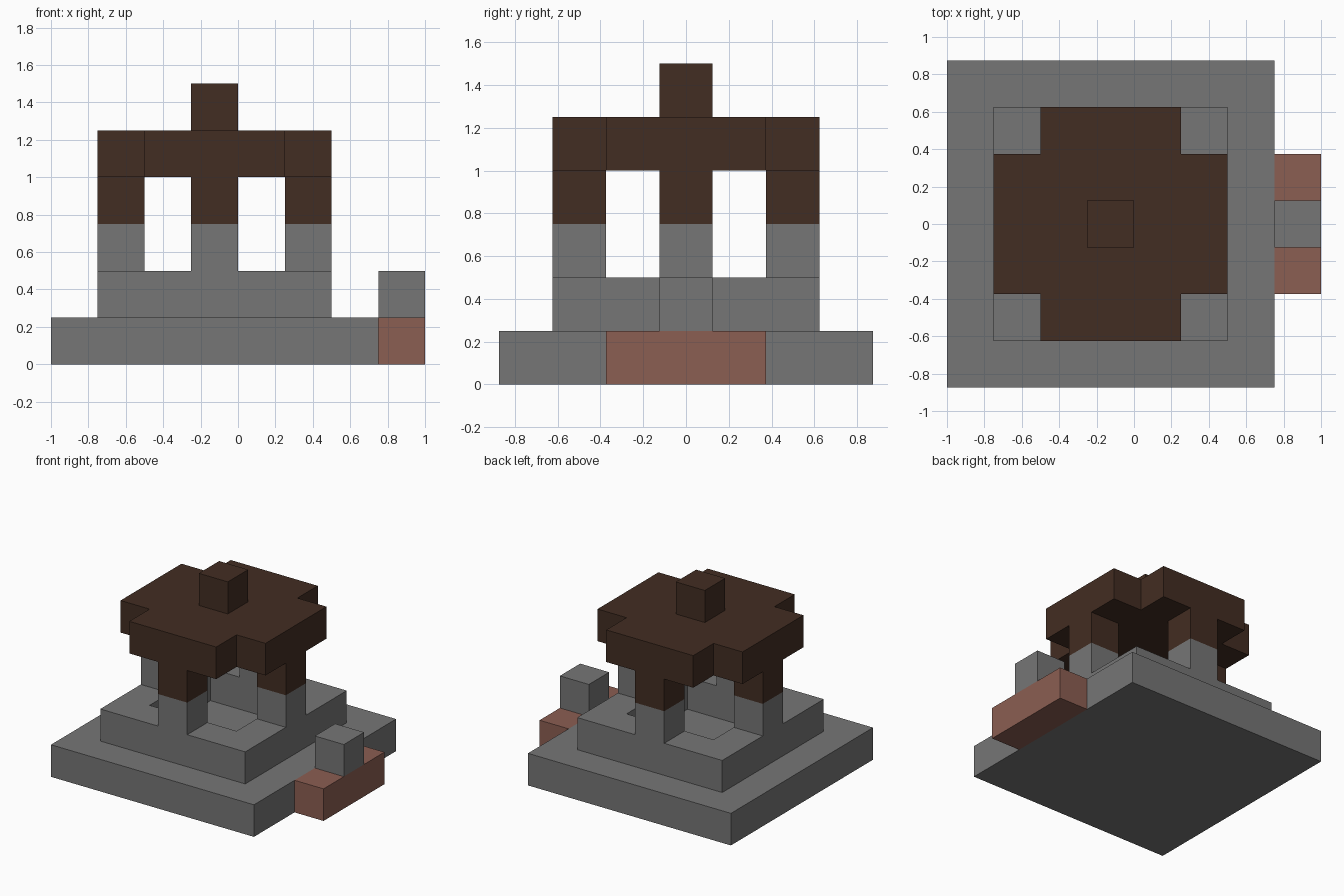
import bpy
import bmesh

if "Cube" in bpy.data.objects:
    bpy.data.objects.remove(bpy.data.objects["Cube"], do_unlink=True)

U = 0.25          # block size
CX = -U / 2       # centre line of the shrine


def material(name, rgb):
    mat = bpy.data.materials.new(name)
    mat.use_nodes = True
    color = (*rgb, 1.0)
    mat.diffuse_color = color
    bsdf = mat.node_tree.nodes["Principled BSDF"]
    bsdf.inputs["Base Color"].default_value = color
    bsdf.inputs["Roughness"].default_value = 0.9
    return mat


STONE = material("grey stone", (0.18, 0.18, 0.18))
WOOD = material("dark wood", (0.055, 0.026, 0.016))
BRICK = material("red brick", (0.26, 0.112, 0.085))


def finish(name, bm, mat):
    bmesh.ops.recalc_face_normals(bm, faces=bm.faces[:])
    mesh = bpy.data.meshes.new(name)
    bm.to_mesh(mesh)
    bm.free()
    mesh.materials.append(mat)
    obj = bpy.data.objects.new(name, mesh)
    bpy.context.collection.objects.link(obj)
    return obj


def prism(outline, z, height):
    """Closed outline extruded upward; returns the mesh and its top face."""
    bm = bmesh.new()
    base = bm.faces.new([bm.verts.new((x, y, z)) for x, y in outline])
    return bm, raise_face(bm, base, height, keep=True)


def raise_face(bm, face, height, keep=False):
    new = bmesh.ops.extrude_face_region(bm, geom=[face], use_keep_orig=keep)["geom"]
    verts = [g for g in new if isinstance(g, bmesh.types.BMVert)]
    bmesh.ops.translate(bm, verts=verts, vec=(0, 0, height))
    if not keep:
        bm.faces.remove(face)
    return next(g for g in new if isinstance(g, bmesh.types.BMFace))


def rectangle(x, y, w, d):
    return [(x + sx * w / 2, y + sy * d / 2)
            for sx, sy in ((-1, -1), (1, -1), (1, 1), (-1, 1))]


def box(name, x, y, z, w, d, h, mat):
    bm, _ = prism(rectangle(x, y, w, d), z, h)
    return finish(name, bm, mat)


# Stepped foundation with a sunken basin in the middle
bm, top = prism(rectangle(CX, 0, 7 * U, 7 * U), 0, U)
for step in (U, -U):
    bm.normal_update()
    bmesh.ops.inset_region(bm, faces=[top], thickness=U, use_even_offset=True)
    top = raise_face(bm, top, step)
finish("stepped_foundation", bm, STONE)

# Four posts, stone below and wood above
for side, dx, dy in (("front", 0, -1), ("back", 0, 1), ("left", 1, 0), ("right", -1, 0)):
    x, y = CX + dx * 2 * U, dy * 2 * U
    box(side + "_post_foot", x, y, 2 * U, U, U, U, STONE)
    box(side + "_post_top", x, y, 3 * U, U, U, U, WOOD)

# Roof slab with notched corners, and its finial
a, b = 1.5 * U, 2.5 * U
corner = [(b, a), (a, a), (a, b)]
outline = []
for sx, sy in ((1, 1), (-1, 1), (-1, -1), (1, -1)):
    points = corner if sx * sy > 0 else corner[::-1]
    outline += [(CX + sx * x, sy * y) for x, y in points]
bm, _ = prism(outline, 4 * U, U)
finish("roof_slab", bm, WOOD)
box("roof_finial", CX, 0, 5 * U, U, U, U, WOOD)

# Brick step at the side with a stone block on it
box("brick_step", 3.5 * U, 0, 0, U, 3 * U, U, BRICK)
box("step_block", 3.5 * U, 0, U, U, U, U, STONE)
